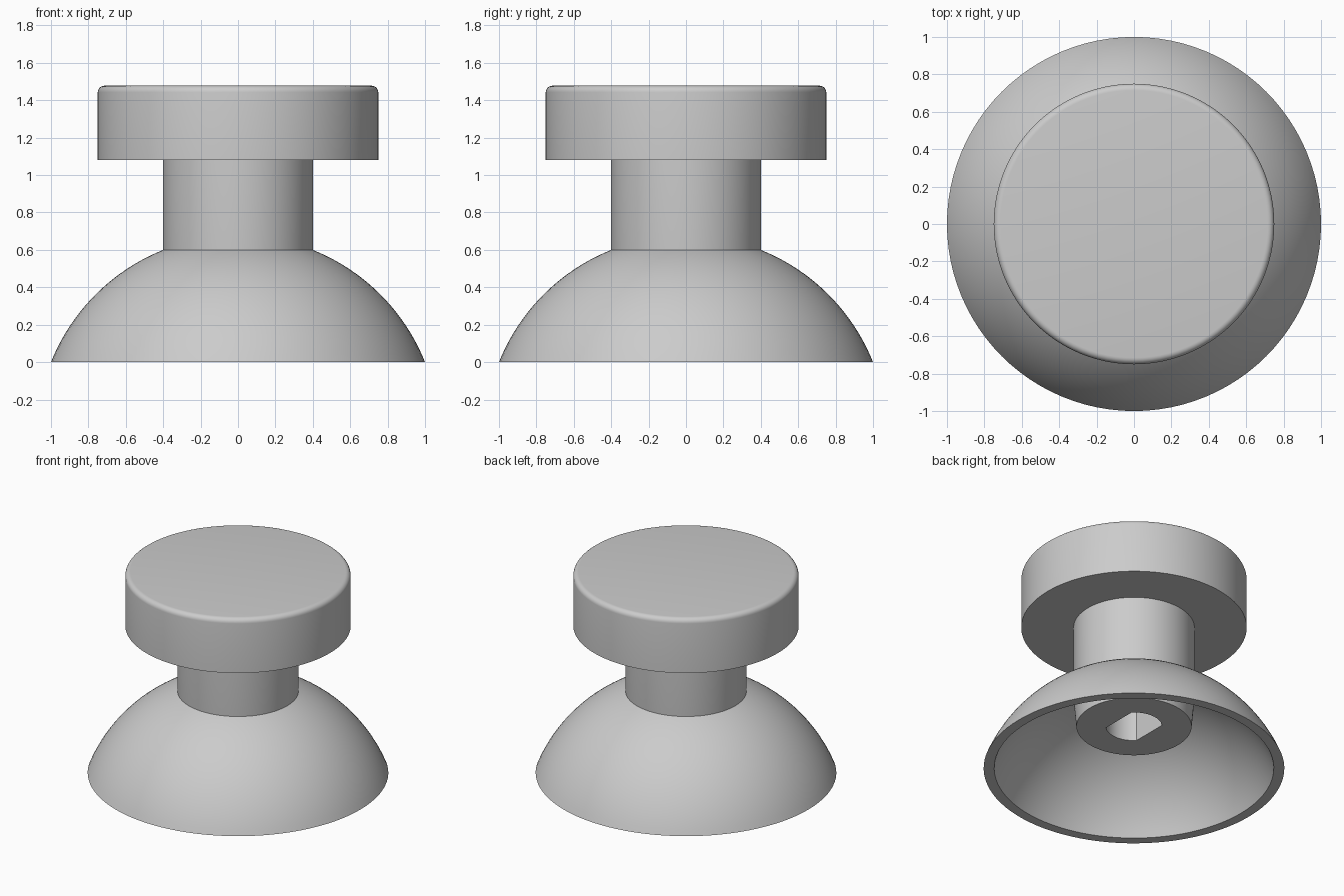
import bpy, bmesh
from math import cos, sin, pi, sqrt, atan2, radians

cube = bpy.data.objects.get("Cube")
if cube:
    bpy.data.objects.remove(cube, do_unlink=True)

SEGMENTS = 96
GREY = (0.6, 0.6, 0.6, 1)

grey = bpy.data.materials.new("plain grey")
grey.use_nodes = True
grey.diffuse_color = GREY
grey.node_tree.nodes["Principled BSDF"].inputs["Base Color"].default_value = GREY


def arc(cx, cz, radius, start, end, steps):
    """Points (r, z) along a circular arc."""
    angles = [start + (end - start) * i / steps for i in range(steps + 1)]
    return [(cx + radius * cos(a), cz + radius * sin(a)) for a in angles]


def lathe(name, profile, closed=False, flat_rings=(), flat=0):
    """Spin a profile about z; rings in flat_rings get two flats at x = +-flat."""
    bm = bmesh.new()
    rings = []
    for index, (r, z) in enumerate(profile):
        if r == 0:
            rings.append([bm.verts.new((0, 0, z))] * SEGMENTS)
            continue
        ring = []
        for k in range(SEGMENTS):
            a = 2 * pi * k / SEGMENTS
            x, y = r * cos(a), r * sin(a)
            if index in flat_rings:
                x = max(-flat, min(flat, x))
            ring.append(bm.verts.new((x, y, z)))
        rings.append(ring)
    pairs = list(zip(rings, rings[1:]))
    if closed:
        pairs.append((rings[-1], rings[0]))
    for a, b in pairs:
        for k in range(SEGMENTS):
            n = (k + 1) % SEGMENTS
            corners = list(dict.fromkeys((a[k], a[n], b[n], b[k])))
            bm.faces.new(corners)
    bmesh.ops.recalc_face_normals(bm, faces=bm.faces)
    mesh = bpy.data.meshes.new(name)
    bm.to_mesh(mesh)
    bm.free()
    mesh.materials.append(grey)
    obj = bpy.data.objects.new(name, mesh)
    bpy.context.collection.objects.link(obj)
    bpy.ops.object.select_all(action="DESELECT")
    obj.select_set(True)
    bpy.context.view_layer.objects.active = obj
    bpy.ops.object.shade_smooth_by_angle(angle=radians(30))
    return obj


# Hollow dome: two concentric arcs joined by the rim and the neck
CENTRE = -0.4


def dome_arc(rim, neck):
    radius = sqrt(rim ** 2 + CENTRE ** 2)
    top = sqrt(radius ** 2 - neck ** 2)
    return arc(0, CENTRE, radius, atan2(-CENTRE, rim), atan2(top, neck), 20)


lathe("hollow_dome", dome_arc(1.0, 0.4) + dome_arc(0.93, 0.38)[::-1], closed=True)

# Stem: runs from the cap into the dome, with a double-flat shaft hole below
HOLE = 0.187
lathe("stem", [(0, 1.09), (0.402, 1.09), (0.402, 0.53), (0.383, 0.32),
               (HOLE, 0.32), (HOLE, 0.95), (0, 0.95)],
      flat_rings=(4, 5), flat=HOLE * cos(pi / 4))

# Cap: thick disc with a rounded top edge
lathe("cap", [(0, 1.08), (0.75, 1.08)]
      + arc(0.715, 1.443, 0.035, 0, pi / 2, 6) + [(0, 1.478)])
